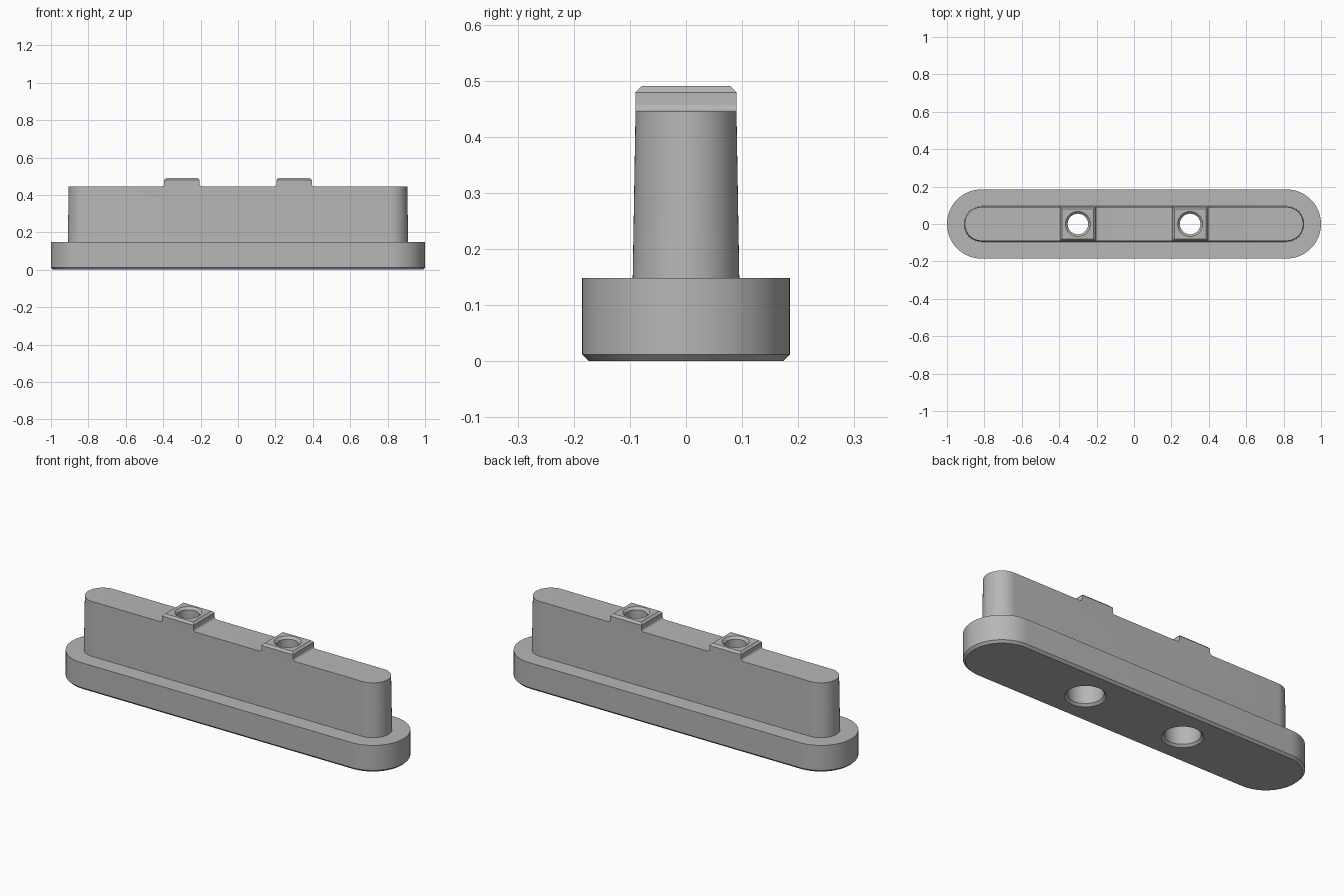
import bpy, bmesh, math

cube = bpy.data.objects.get("Cube")
if cube:
    bpy.data.objects.remove(cube, do_unlink=True)

grey = bpy.data.materials.new("plain_grey")
grey.use_nodes = True
colour = (0.47, 0.47, 0.47, 1)
grey.diffuse_color = colour
grey.node_tree.nodes["Principled BSDF"].inputs["Base Color"].default_value = colour

SEG = 32            # steps per half circle
END_X = 0.815       # centre of the rounded ends
HOLE_X = 0.3        # pad and hole position


def stadium(r, z):
    pts = []
    for side, start in ((1, -math.pi / 2), (-1, math.pi / 2)):
        for i in range(SEG + 1):
            a = start + math.pi * i / SEG
            pts.append((side * END_X + r * math.cos(a), r * math.sin(a), z))
    return pts


def rectangle(cx, hx, hy, z):
    return [(cx + sx * hx, sy * hy, z) for sx, sy in ((-1, -1), (1, -1), (1, 1), (-1, 1))]


def circle(cx, r, z):
    n = 2 * SEG
    return [(cx + r * math.cos(2 * math.pi * i / n), r * math.sin(2 * math.pi * i / n), z)
            for i in range(n)]


def loft(name, rings):
    """Closed solid through a stack of matching rings."""
    bm = bmesh.new()
    loops = [[bm.verts.new(p) for p in ring] for ring in rings]
    n = len(loops[0])
    for low, high in zip(loops, loops[1:]):
        for i in range(n):
            j = (i + 1) % n
            bm.faces.new((low[i], low[j], high[j], high[i]))
    bm.faces.new(loops[0][::-1])
    bm.faces.new(loops[-1])
    bmesh.ops.recalc_face_normals(bm, faces=bm.faces)
    mesh = bpy.data.meshes.new(name)
    bm.to_mesh(mesh)
    bm.free()
    mesh.materials.append(grey)
    obj = bpy.data.objects.new(name, mesh)
    bpy.context.collection.objects.link(obj)
    return obj


def combine(target, other, operation):
    mod = target.modifiers.new(operation.lower(), 'BOOLEAN')
    mod.operation = operation
    mod.solver = 'EXACT'
    mod.object = other
    bpy.context.view_layer.objects.active = target
    bpy.ops.object.modifier_apply(modifier=mod.name)
    bpy.data.objects.remove(other, do_unlink=True)


# Wide foot with chamfered underside, stepping in to the tapered upright
body = loft("stepped_body", [stadium(r, z) for r, z in (
    (0.173, 0), (0.185, 0.012), (0.185, 0.148), (0.095, 0.148), (0.09, 0.445))])

for cx in (-HOLE_X, HOLE_X):
    # Raised pad: filleted foot along x, chamfered top edge
    rings = [rectangle(cx, 0.108, 0.09, 0.43)]
    for i in range(7):
        a = math.pi / 2 * i / 6
        rings.append(rectangle(cx, 0.108 - 0.013 * math.sin(a), 0.09,
                               0.458 - 0.013 * math.cos(a)))
    rings += [rectangle(cx, 0.095, 0.09, 0.479), rectangle(cx, 0.084, 0.079, 0.49)]
    combine(body, loft("pad", rings), 'UNION')

    # Stepped through hole: wide bore below, narrow bore above, both chamfered
    cutter = loft("hole_cutter", [circle(cx, r, z) for r, z in (
        (0.11, -0.01), (0.088, 0.012), (0.088, 0.26), (0.055, 0.26),
        (0.055, 0.478), (0.077, 0.5))])
    cutter.hide_render = True
    combine(body, cutter, 'DIFFERENCE')

# Smooth the round walls, keep the edges crisp
bpy.ops.object.select_all(action='DESELECT')
body.select_set(True)
bpy.context.view_layer.objects.active = body
bpy.ops.object.shade_smooth_by_angle(angle=math.radians(25))
